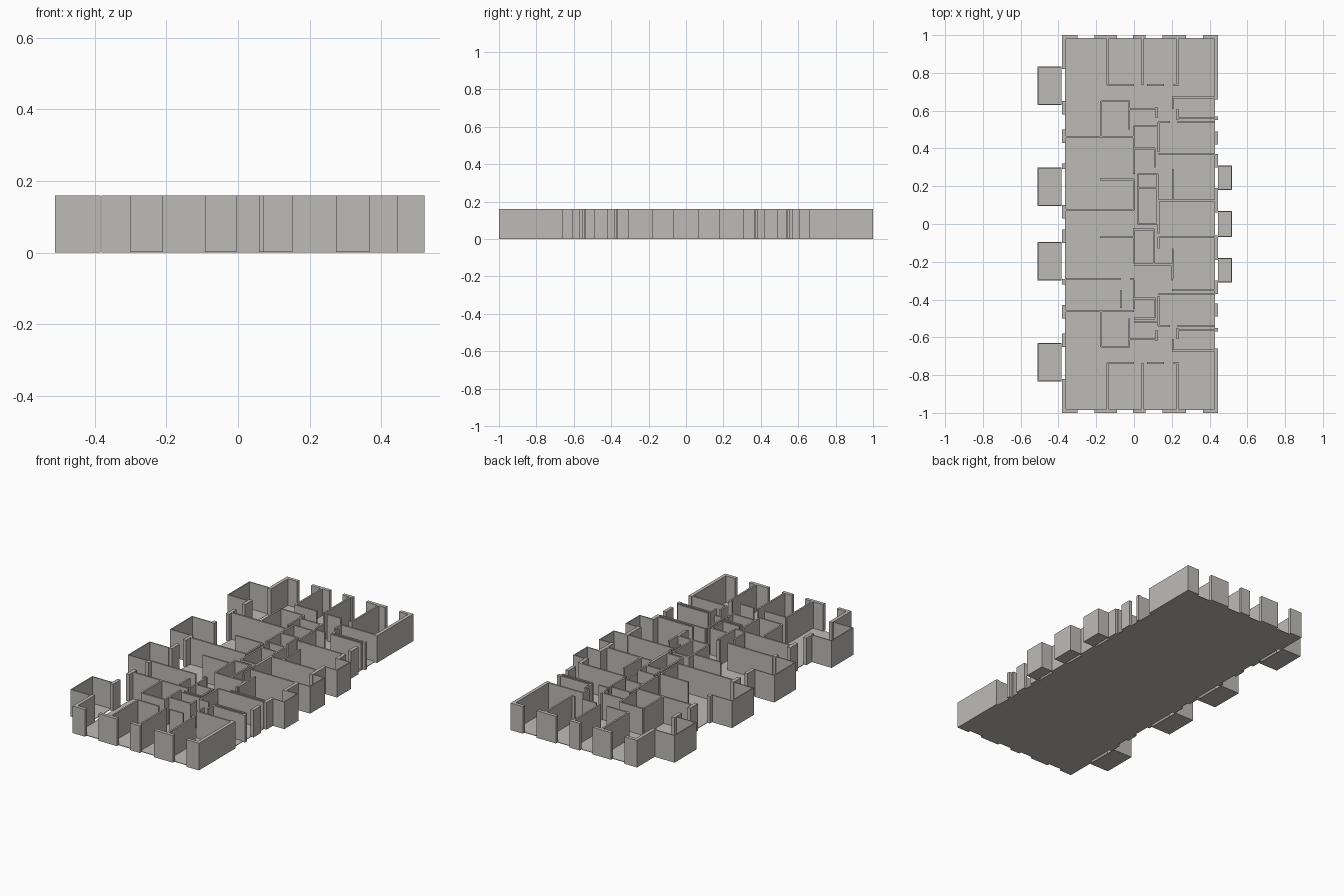
import bpy, bmesh

cube = bpy.data.objects.get("Cube")
if cube:
    bpy.data.objects.remove(cube)

plaster = bpy.data.materials.new("warm_grey_plaster")
plaster.use_nodes = True
grey = (0.51, 0.50, 0.47, 1)
plaster.diffuse_color = grey
plaster.node_tree.nodes["Principled BSDF"].inputs["Base Color"].default_value = grey

TOP = 0.16      # wall height
THIN = 0.01     # inner partitions
THICK = 0.02    # facade
FLOOR = 0.003


def build(name, boxes):
    """One object from boxes given as x0, x1, y0, y1, z0, z1."""
    bm = bmesh.new()
    for x0, x1, y0, y1, z0, z1 in boxes:
        cell = bmesh.ops.create_cube(bm, size=1)["verts"]
        for v in cell:
            v.co.x = x1 if v.co.x > 0 else x0
            v.co.y = y1 if v.co.y > 0 else y0
            v.co.z = z1 if v.co.z > 0 else z0
    mesh = bpy.data.meshes.new(name)
    bm.to_mesh(mesh)
    bm.free()
    mesh.materials.append(plaster)
    obj = bpy.data.objects.new(name, mesh)
    bpy.context.collection.objects.link(obj)
    return obj


def mirror_y(obj):
    obj.modifiers.new("other_half", 'MIRROR').use_axis = (False, True, False)


def along_x(y, *spans, t=THIN):
    return [(a, b, y - t / 2, y + t / 2, 0, TOP) for a, b in spans]


def along_y(x, *spans, t=THIN):
    return [(x - t / 2, x + t / 2, a, b, 0, TOP) for a, b in spans]


def slab(x0, x1, y0, y1, z=0):
    return (x0, x1, y0, y1, z, z + FLOOR)


def balcony(x_house, x_out, y0, y1, t):
    """Floor with a parapet on its three open sides."""
    lo, hi = sorted((x_house, x_out))
    edge = x_out - t / 2 if x_out > 0 else x_out + t / 2
    return ([slab(lo, hi, y0, y1)] + along_y(edge, (y0, y1), t=t)
            + along_x(y0 + t / 2, (lo, hi), t=t) + along_x(y1 - t / 2, (lo, hi), t=t))


# Floor reaching the inner face of the facade
build("main_floor", [slab(-0.365, 0.43, -0.985, 0.985)])

# Facade piers between the windows
end = along_x(0.99, (-0.38, -0.3), (-0.21, -0.09), (-0.005, 0.06),
              (0.15, 0.275), (0.365, 0.445), t=THICK)
west = along_y(-0.37, (0.82, 1), (0.58, 0.65), (0.43, 0.5), (0.29, 0.32),
               (0.03, 0.1), t=THICK)
east = along_y(0.435, (0.66, 1), (0.55, 0.57), (0.42, 0.49), (0.3, 0.37),
               (0.06, 0.19), t=THICK)
mirror_y(build("facade_piers", end + west + east))

# Balconies
west_balconies = balcony(-0.383, -0.51, 0.63, 0.835, 0.006)
west_balconies += balcony(-0.383, -0.51, 0.095, 0.3, 0.006)
mirror_y(build("west_balconies", west_balconies))
mirror_y(build("east_balconies", balcony(0.445, 0.52, 0.18, 0.31, 0.006)))
build("east_middle_balcony", balcony(0.445, 0.52, -0.07, 0.07, 0.006))

# Partitions shared by both end apartments
ends = along_y(-0.14, (0.735, 0.985)) + along_y(0.045, (0.735, 0.985))
ends += along_y(0.23, (0.735, 0.985))
ends += along_x(0.735, (-0.14, 0), (0.07, 0.16), (0.21, 0.235))
ends += along_x(0.67, (0.2, 0.43)) + along_x(0.56, (0.23, 0.43))
ends += along_x(0.54, (0.13, 0.19), (0.23, 0.43))
ends += along_y(0.205, (0.61, 0.67)) + along_y(0.23, (0.55, 0.61))
# bathroom
ends += along_y(-0.175, (0.465, 0.65)) + along_y(-0.025, (0.5, 0.65))
ends += along_x(0.65, (-0.175, -0.02))
# store room
ends += along_x(0.61, (-0.02, 0.12)) + along_x(0.52, (0, 0.12))
ends += along_y(0.12, (0.56, 0.62)) + along_y(0.13, (0.38, 0.54))
ends += along_x(0.37, (0.13, 0.43)) + along_y(0.205, (0.13, 0.29))
ends += along_x(0.46, (-0.365, 0))
mirror_y(build("end_apartment_walls", ends))

# Partitions of the middle apartments
middle = along_x(0.235, (-0.18, 0)) + along_x(0.075, (-0.365, 0))
middle += along_x(-0.07, (-0.18, 0)) + along_x(-0.29, (-0.365, -0.07), (-0.02, 0))
middle += along_y(-0.07, (-0.445, -0.35))
middle += along_y(0, (0.265, 0.52), (0.075, 0.235), (-0.21, -0.02), (-0.45, -0.3))
middle += along_x(0.125, (0.13, 0.43)) + along_x(-0.07, (0.13, 0.43))
middle += along_y(0.13, (-0.05, 0.125), (-0.13, -0.07))
middle += along_x(-0.35, (0.2, 0.43))
build("middle_apartment_walls", middle)

# Stair and lift core with service rooms
core = along_y(0.02, (0, 0.265)) + along_y(0.125, (0, 0.265))
core += along_x(0.265, (0.02, 0.125)) + along_x(0.19, (0.02, 0.125))
core += along_x(0, (0.02, 0.125)) + along_x(0.4, (0, 0.11))
core += along_y(0.11, (0.3, 0.4)) + along_y(0.105, (-0.21, -0.03))
core += along_x(-0.03, (0, 0.105)) + along_x(-0.215, (0, 0.2))
core += along_y(0.2, (-0.3, -0.215)) + along_y(0.11, (-0.5, -0.39))
core += along_x(-0.395, (0, 0.11)) + along_x(-0.5, (0, 0.11))
build("core_walls", core)
